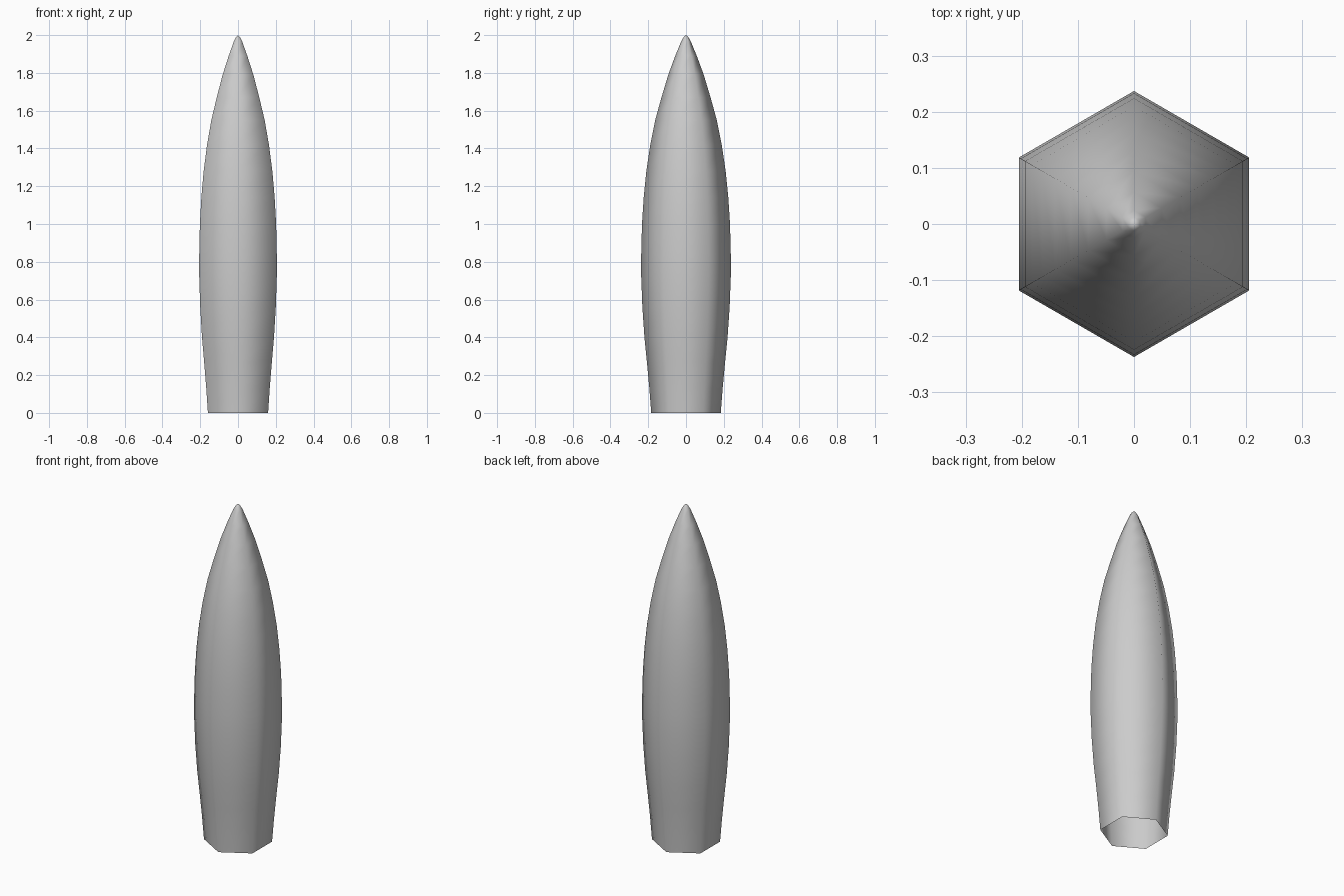
import bpy, bmesh, math

if "Cube" in bpy.data.objects:
    bpy.data.objects.remove(bpy.data.objects["Cube"])

# Corner radius and height of each ring, from the open base up to the tip
PROFILE = [(0.184, 0.0), (0.194, 0.13), (0.207, 0.27), (0.220, 0.40),
           (0.231, 0.56), (0.237, 0.72), (0.237, 0.84), (0.233, 1.0),
           (0.224, 1.14), (0.210, 1.28), (0.189, 1.42), (0.163, 1.55),
           (0.130, 1.67), (0.094, 1.79), (0.057, 1.89), (0.024, 1.97),
           (0.012, 1.99)]
SIDES = 6

bm = bmesh.new()


def ring(radius, z):
    """Hexagonal ring with corners pointing along y."""
    return [bm.verts.new((radius * math.cos(a), radius * math.sin(a), z))
            for a in (math.pi / 2 + i * math.tau / SIDES for i in range(SIDES))]


# Hexagonal shell walls
rings = [ring(r, z) for r, z in PROFILE]
for low, high in zip(rings, rings[1:]):
    for i in range(SIDES):
        j = (i + 1) % SIDES
        bm.faces.new((low[i], low[j], high[j], high[i]))

# Pointed tip
tip = bm.verts.new((0, 0, 2.0))
for i in range(SIDES):
    bm.faces.new((rings[-1][i], rings[-1][(i + 1) % SIDES], tip))

# Smooth shading all over
for f in bm.faces:
    f.smooth = True

mesh = bpy.data.meshes.new("pointed_shell")
bm.to_mesh(mesh)
bm.free()
shell = bpy.data.objects.new("pointed_shell", mesh)
bpy.context.collection.objects.link(shell)
